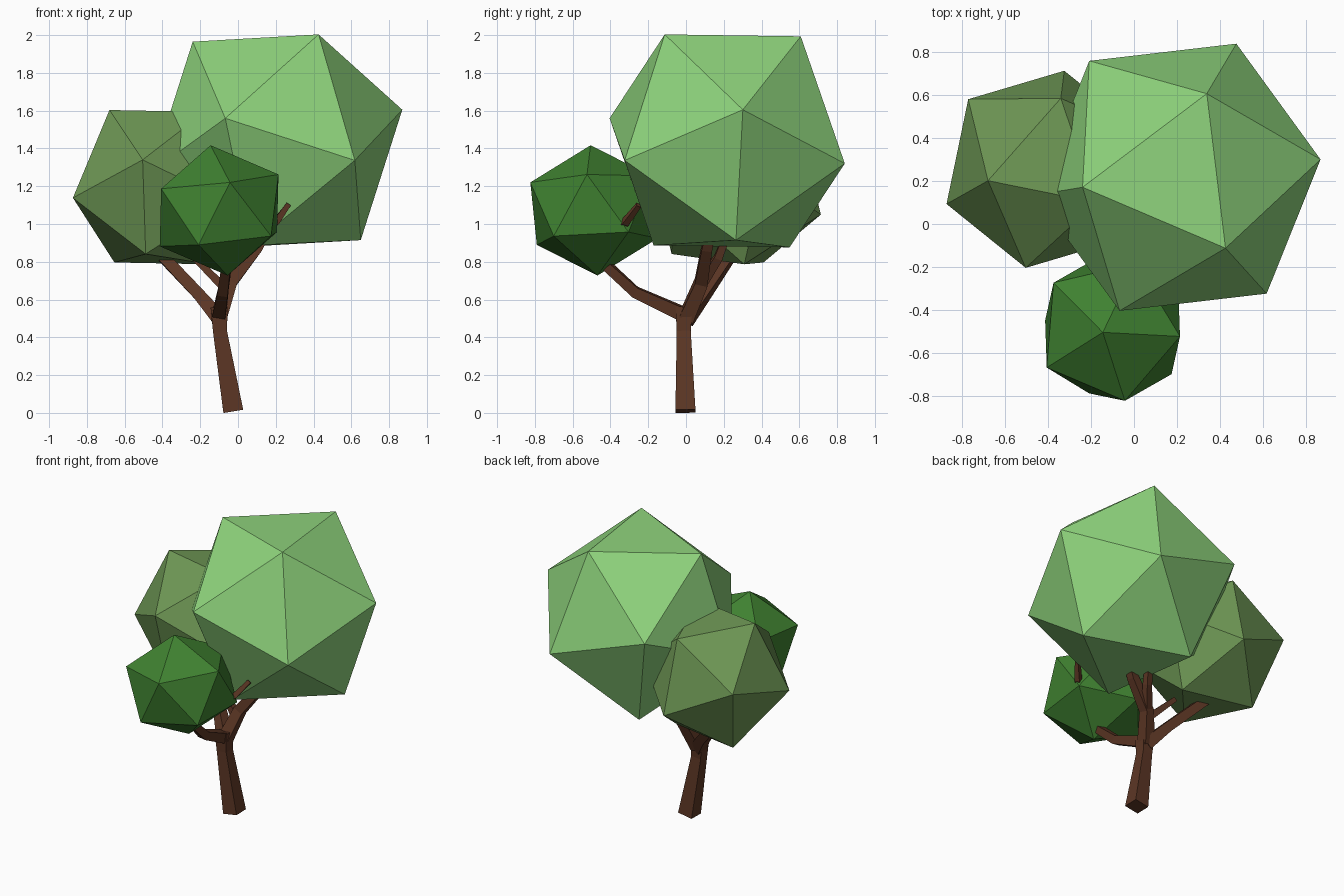
import bpy, bmesh
from mathutils import Vector, Matrix

cube = bpy.data.objects.get("Cube")
if cube:
    bpy.data.objects.remove(cube)


def material(name, rgb):
    mat = bpy.data.materials.new(name)
    mat.use_nodes = True
    mat.diffuse_color = (*rgb, 1)
    mat.node_tree.nodes["Principled BSDF"].inputs["Base Color"].default_value = (*rgb, 1)
    return mat


def finish(bm, name, mat):
    bmesh.ops.recalc_face_normals(bm, faces=bm.faces)
    mesh = bpy.data.meshes.new(name)
    bm.to_mesh(mesh)
    bm.free()
    mesh.materials.append(mat)
    obj = bpy.data.objects.new(name, mesh)
    bpy.context.collection.objects.link(obj)
    return obj


def foliage(name, centre, radius, pole, neighbour, mat, squash=1.0):
    """Icosahedron with one corner along pole and an adjacent one towards neighbour."""
    z = Vector(pole).normalized()
    x = Vector(neighbour)
    x = (x - z * x.dot(z)).normalized()
    turn = Matrix((x, z.cross(x), z)).transposed().to_4x4()
    bm = bmesh.new()
    bmesh.ops.create_icosphere(bm, subdivisions=1, radius=radius)
    bm.transform(Matrix.Translation(centre) @ Matrix.Diagonal((1, 1, squash, 1)) @ turn)
    return finish(bm, name, mat)


def limb(name, points, radii, mat):
    """Tapered square tube along a path."""
    pts = [Vector(p) for p in points]
    bm = bmesh.new()
    rings = []
    for i, (p, r) in enumerate(zip(pts, radii)):
        tangent = (pts[min(i + 1, len(pts) - 1)] - pts[max(i - 1, 0)]).normalized()
        side = Vector((0, 1, 0)).cross(tangent).normalized()
        other = tangent.cross(side)
        rings.append([bm.verts.new(p + r * (side * a + other * b))
                      for a, b in ((1, 1), (-1, 1), (-1, -1), (1, -1))])
    for low, high in zip(rings, rings[1:]):
        for k in range(4):
            n = (k + 1) % 4
            bm.faces.new((low[k], low[n], high[n], high[k]))
    bm.faces.new(rings[0])
    bm.faces.new(rings[-1])
    return finish(bm, name, mat)


bark = material("brown bark", (0.107, 0.037, 0.018))
light = material("light green", (0.27, 0.65, 0.20))
olive = material("olive green", (0.155, 0.31, 0.09))
dark = material("dark green", (0.05, 0.22, 0.03))

# Leaf masses
foliage("large_foliage", (0.205, 0.218, 1.44), 0.69,
        (0.665, 0.083, 0.165), (0.215, -0.33, 0.56), light)
foliage("side_foliage", (-0.415, 0.255, 1.195), 0.49,
        (-0.09, -0.46, 0.145), (-0.27, -0.04, 0.415), olive)
foliage("front_foliage", (-0.1, -0.487, 1.072), 0.378,
        (-0.045, -0.018, 0.372), (0.06, -0.343, 0.152), dark, squash=0.92)

# Trunk and main branches
limb("trunk", [(-0.025, -0.003, 0.009), (-0.095, -0.012, 0.43), (-0.1, -0.01, 0.56)],
     [0.053, 0.037, 0.045], bark)
limb("front_branch", [(-0.1, -0.01, 0.52), (-0.08, -0.27, 0.64), (-0.06, -0.42, 0.78),
                      (0.02, -0.46, 0.9), (0.2, -0.32, 1.01), (0.265, -0.25, 1.1)],
     [0.036, 0.028, 0.025, 0.022, 0.018, 0.013], bark)
limb("side_branch", [(-0.1, 0, 0.5), (-0.2, 0.09, 0.62), (-0.4, 0.23, 0.83), (-0.43, 0.26, 1.0)],
     [0.04, 0.032, 0.03, 0.02], bark)
limb("back_branch", [(-0.1, 0, 0.5), (-0.04, 0.08, 0.69), (0.1, 0.11, 0.87), (0.2, 0.15, 1.05)],
     [0.04, 0.034, 0.028, 0.02], bark)

# Small twigs
limb("back_twig", [(-0.04, 0.08, 0.68), (0.03, 0.17, 0.82), (0.06, 0.22, 0.95)],
     [0.026, 0.022, 0.018], bark)
limb("inner_twig", [(-0.05, 0.06, 0.64), (-0.14, 0.09, 0.73), (-0.24, 0.12, 0.83)],
     [0.024, 0.02, 0.016], bark)
